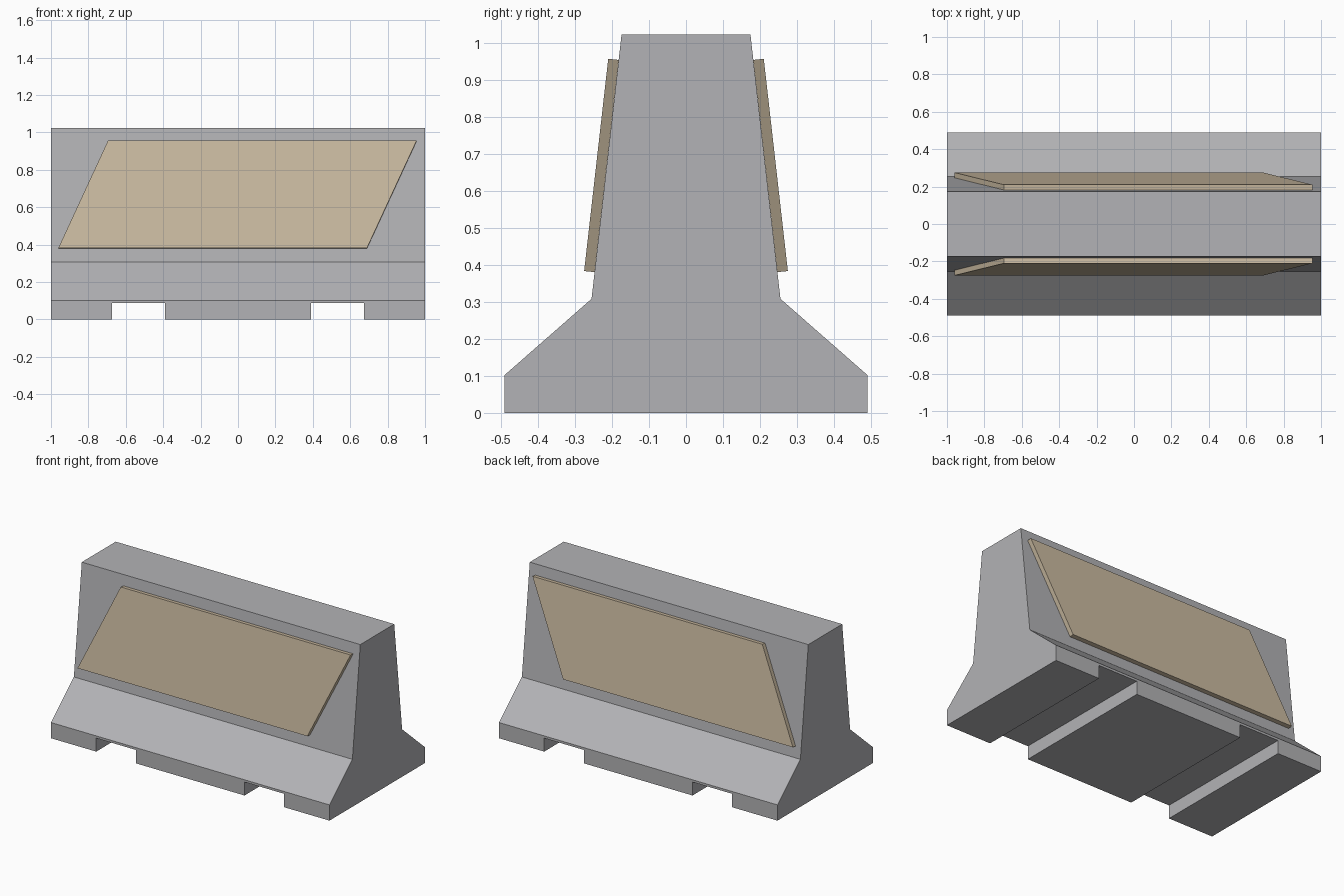
import bpy
import bmesh
from mathutils import Vector

default = bpy.data.objects.get("Cube")
if default:
    bpy.data.objects.remove(default, do_unlink=True)


def make_material(name, colour):
    mat = bpy.data.materials.new(name)
    mat.use_nodes = True
    mat.diffuse_color = colour
    bsdf = next(n for n in mat.node_tree.nodes if n.type == "BSDF_PRINCIPLED")
    bsdf.inputs["Base Color"].default_value = colour
    bsdf.inputs["Roughness"].default_value = 0.9
    return mat


def make_prism(name, outline, offset, mat):
    """Extrude a flat outline along an offset into a closed solid."""
    bm = bmesh.new()
    face = bm.faces.new([bm.verts.new(p) for p in outline])
    result = bmesh.ops.extrude_face_region(bm, geom=[face], use_keep_orig=True)
    moved = [g for g in result["geom"] if isinstance(g, bmesh.types.BMVert)]
    bmesh.ops.translate(bm, verts=moved, vec=offset)
    bmesh.ops.recalc_face_normals(bm, faces=bm.faces)
    mesh = bpy.data.meshes.new(name)
    bm.to_mesh(mesh)
    bm.free()
    mesh.materials.append(mat)
    obj = bpy.data.objects.new(name, mesh)
    bpy.context.collection.objects.link(obj)
    return obj


concrete = make_material("concrete grey", (0.45, 0.45, 0.465, 1))
tan = make_material("tan panel", (0.60, 0.50, 0.36, 1))

# Barrier body: stepped cross-section swept along its length
half = [(0.49, 0), (0.49, 0.102), (0.255, 0.308), (0.174, 1.022)]
section = half + [(-y, z) for y, z in reversed(half)]
body = make_prism("barrier_body", [(-1, y, z) for y, z in section],
                  Vector((2, 0, 0)), concrete)

# Forklift slots through the base
for side in (-1, 1):
    x0, x1 = 0.39 * side, 0.675 * side
    slot = [(x0, -0.6, -0.1), (x1, -0.6, -0.1), (x1, -0.6, 0.087), (x0, -0.6, 0.087)]
    cutter = make_prism("slot_cutter", slot, Vector((0, 1.2, 0)), concrete)
    cutter.hide_render = True
    mod = body.modifiers.new("slot", "BOOLEAN")
    mod.operation = "DIFFERENCE"
    mod.solver = "EXACT"
    mod.object = cutter
    bpy.context.view_layer.objects.active = body
    bpy.ops.object.modifier_apply(modifier=mod.name)
    bpy.data.objects.remove(cutter, do_unlink=True)

# Slanted panels lying on both sloping walls
for name, side in (("front_panel", -1), ("back_panel", 1)):
    low, high = 0.247 * side, 0.182 * side
    outline = [(-0.96, low, 0.38), (0.69, low, 0.38),
               (0.955, high, 0.953), (-0.695, high, 0.953)]
    make_prism(name, outline, Vector((0, 0.028 * side, 0.003)), tan)
